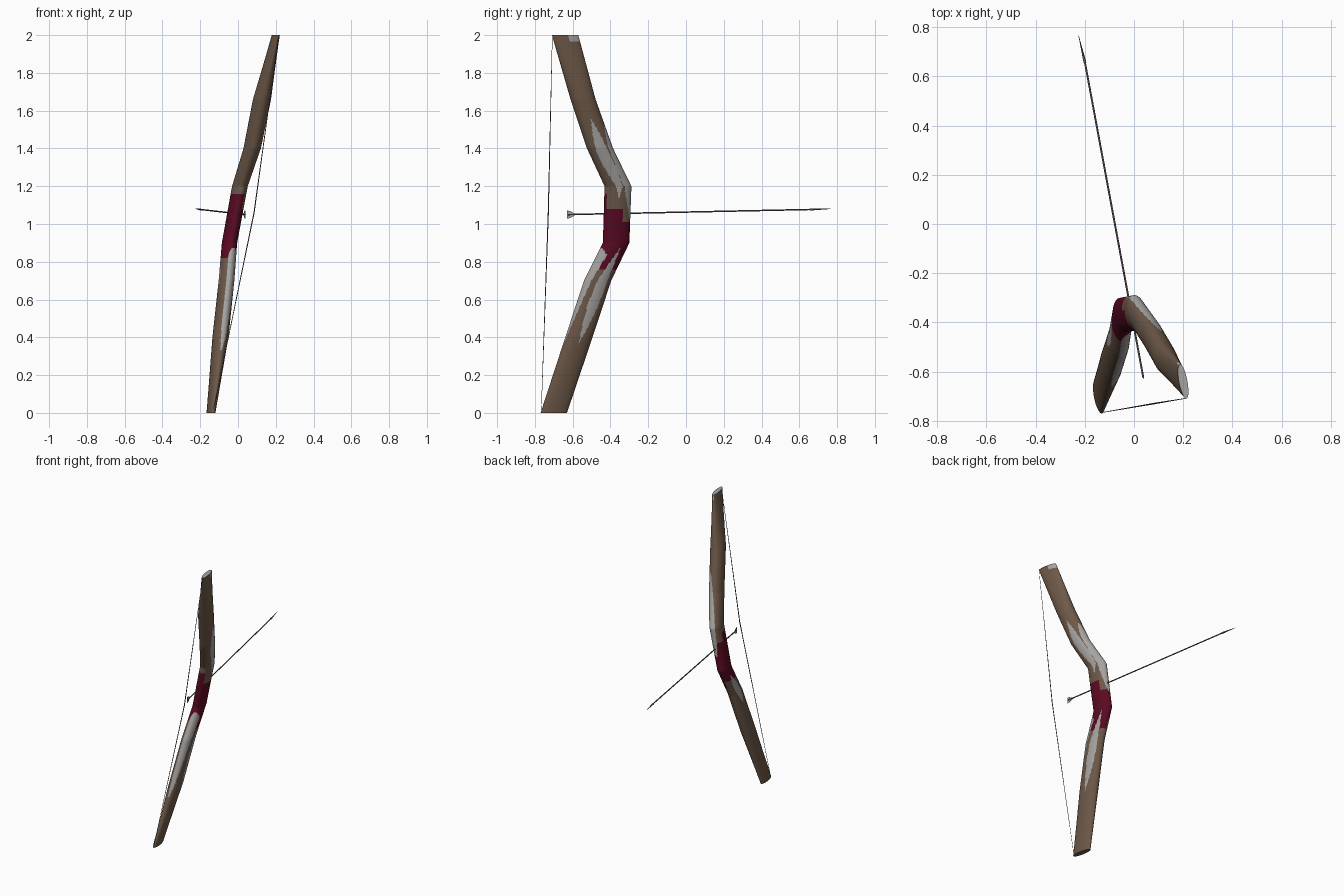
import bpy, bmesh, math
from mathutils import Vector

if "Cube" in bpy.data.objects:
    bpy.data.objects.remove(bpy.data.objects["Cube"])


def material(name, rgb):
    m = bpy.data.materials.new(name)
    m.diffuse_color = (*rgb, 1)
    m.use_nodes = True
    m.node_tree.nodes["Principled BSDF"].inputs["Base Color"].default_value = m.diffuse_color
    return m


BROWN = material("wood brown", (0.155, 0.1, 0.066))
RED = material("grip dark red", (0.105, 0.003, 0.016))
GREY = material("worn light grey", (0.38, 0.37, 0.355))
DARK = material("string dark grey", (0.12, 0.11, 0.1))
FWD = Vector((-0.184, 0.983, 0))     # shooting direction
SIDE = Vector((0.983, 0.184, 0))


def finish(bm, name, mats, smooth=True):
    bmesh.ops.recalc_face_normals(bm, faces=bm.faces)
    me = bpy.data.meshes.new(name)
    bm.to_mesh(me)
    bm.free()
    for m in mats:
        me.materials.append(m)
    ob = bpy.data.objects.new(name, me)
    bpy.context.collection.objects.link(ob)
    if smooth:
        for p in me.polygons:
            p.use_smooth = len(p.vertices) == 4
    return ob


def loft(bm, rings):
    """Skin a list of closed rings; returns side faces by (ring, side)."""
    vs = [[bm.verts.new(p) for p in r] for r in rings]
    n = len(vs[0])
    faces = {}
    for i in range(len(vs) - 1):
        for j in range(n):
            k = (j + 1) % n
            faces[i, j] = bm.faces.new((vs[i][j], vs[i][k], vs[i + 1][k], vs[i + 1][j]))
    return faces, bm.faces.new(vs[0]), bm.faces.new(vs[-1])


def rod(name, pts, mat, n=6):
    """Round rod through (x, y, z, radius) points."""
    p = [Vector(q[:3]) for q in pts]
    axis = (p[-1] - p[0]).normalized()
    u = axis.orthogonal().normalized()
    w = axis.cross(u)
    bm = bmesh.new()
    loft(bm, [[c + q[3] * (u * math.cos(a) + w * math.sin(a))
               for a in [2 * math.pi * j / n for j in range(n)]]
              for c, q in zip(p, pts)])
    return finish(bm, name, [mat])


# Bow body stations: z, centre x, centre y, half depth, half thickness
ST = [(0.0, -0.143, -0.700, 0.071, 0.020), (0.4, -0.093, -0.567, 0.073, 0.041),
      (0.7, -0.061, -0.468, 0.073, 0.040), (0.9, -0.045, -0.370, 0.071, 0.039),
      (1.2, 0.010, -0.360, 0.072, 0.040), (1.4, 0.075, -0.455, 0.070, 0.045),
      (1.66, 0.127, -0.545, 0.067, 0.047), (2.0, 0.200, -0.640, 0.071, 0.017)]

# Worn streaks: lens shaped or not, start z, angle (0 front, 90 right, 180 back),
# half width, end z, angle
STREAKS = [(True, 1.13, 90, 28, 1.56, 92), (False, 1.20, 22, 48, 1.52, 28),
           (False, 1.21, 22, 48, 1.00, 8), (False, 0.84, 155, 46, 0.33, 182),
           (False, 0.83, 155, 46, 0.875, 165), (True, 0.88, 66, 25, 0.37, 88),
           (True, 0.86, 288, 24, 0.62, 275)]


def colour(z, t):
    for lens, z0, t0, w, z1, t1 in STREAKS:
        f = (z - z0) / (z1 - z0)
        if 0 <= f <= 1:
            off = (t - t0 - f * (t1 - t0) + 180) % 360 - 180
            if abs(off) < w * (math.sin(math.pi * f) if lens else (1 - f) ** 0.5):
                return 2
    if z > 1.97 and (t < 80 or t > 340):
        return 2
    top = 1.01 if t < 72 else 1.085 if t < 150 else 1.155 if t < 285 else 1.1
    low = 0.76 if t < 140 else 0.82
    return 1 if low < z < top else 0


# Bow limbs and grip as one lofted body
SIDES, STEPS = 72, 30
stations = []
for a, b in zip(ST, ST[1:]):
    for k in range(STEPS):
        stations.append([p + (q - p) * k / STEPS for p, q in zip(a, b)])
stations.append(ST[-1])
rings = []
for z, x, y, d, w in stations:
    rings.append([Vector((x, y, z)) + FWD * d * math.cos(t) + SIDE * w * math.sin(t)
                  for t in [2 * math.pi * j / SIDES for j in range(SIDES)]])
bm = bmesh.new()
faces, bottom, top = loft(bm, rings)
for (i, j), f in faces.items():
    zm = (stations[i][0] + stations[i + 1][0]) / 2
    f.material_index = colour(zm, (j + 0.5) * 360 / SIDES)
top.material_index = 2
finish(bm, "bow_body", [BROWN, RED, GREY])

# Bow string
rod("bow_string", [(0.213, -0.708, 1.985, 0.0012), (0.085, -0.729, 1.06, 0.003),
                   (-0.13, -0.766, 0.015, 0.0012)], DARK)

# Arrow shaft with its pointed head
rod("arrow_shaft", [(0.038, -0.625, 1.05, 0.004), (-0.2, 0.66, 1.077, 0.004)], DARK)
rod("arrow_head", [(-0.199, 0.655, 1.077, 0.006), (-0.225, 0.765, 1.08, 0.0008)], DARK)

# Arrow feathers: two thin upright vanes at the tail
for label, s in (("upper", 1), ("lower", -1)):
    out = Vector((0, 0, s))
    tail = Vector((0.038, -0.63, 1.05))
    side = SIDE * 0.001
    bm = bmesh.new()
    prof = [tail, tail + out * 0.022, tail + FWD * 0.018 + out * 0.018, tail + FWD * 0.05]
    loft(bm, [[p - side for p in prof], [p + side for p in prof]])
    finish(bm, "arrow_feather_" + label, [GREY], False)
